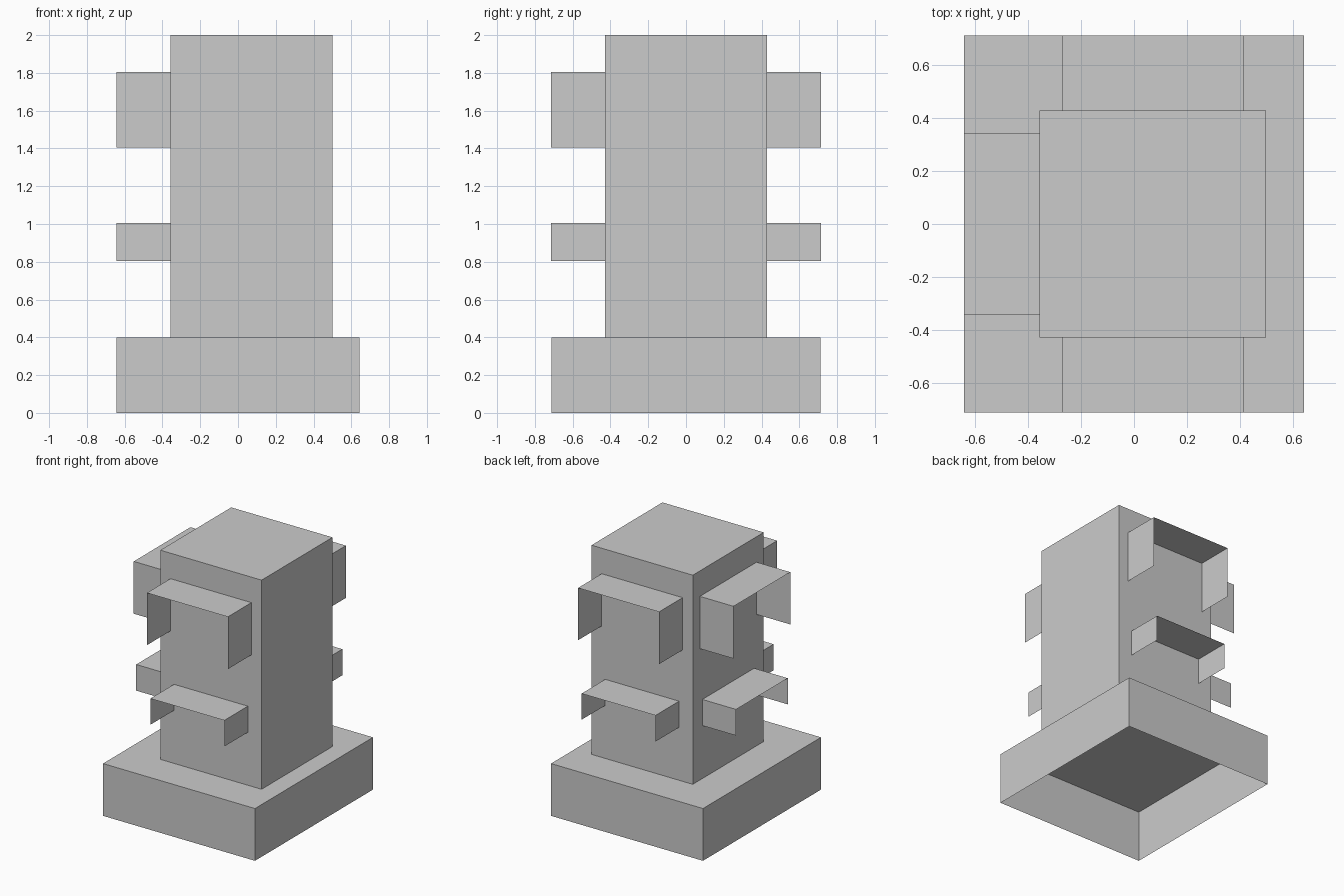
import bpy
import bmesh
from mathutils import Matrix, Vector
from math import radians

cube = bpy.data.objects.get("Cube")
if cube:
    bpy.data.objects.remove(cube, do_unlink=True)

GREY = (0.6, 0.6, 0.6, 1.0)
mat = bpy.data.materials.new("plain grey")
mat.use_nodes = True
mat.diffuse_color = GREY
mat.node_tree.nodes["Principled BSDF"].inputs["Base Color"].default_value = GREY

CENTRE_X = 0.071   # the tower sits off centre on its base
TOWER = 0.857      # tower side length
REACH = 0.285      # how far the hoods stand out


def open_box(name, size, location, open_sides, turn=0):
    """Thin-walled box without the faces whose normals are in open_sides."""
    bm = bmesh.new()
    bmesh.ops.create_cube(bm, size=1)
    bm.normal_update()
    gone = [f for f in bm.faces
            if any(f.normal.dot(Vector(d)) > 0.9 for d in open_sides)]
    bmesh.ops.delete(bm, geom=gone, context='FACES')
    spin = Matrix.Rotation(radians(turn), 4, 'Z')
    bm.transform(spin @ Matrix.Translation(location) @ Matrix.Diagonal((*size, 1)))
    mesh = bpy.data.meshes.new(name)
    bm.to_mesh(mesh)
    bm.free()
    mesh.materials.append(mat)
    obj = bpy.data.objects.new(name, mesh)
    bpy.context.collection.objects.link(obj)
    return obj


DOWN, FRONT, BACK = (0, 0, -1), (0, -1, 0), (0, 1, 0)

# Hollow base and tower
open_box("base", (1.286, 1.426, 0.4), (0, 0, 0.2), [DOWN])
tower = open_box("tower", (TOWER, TOWER, 1.6), (0, 0, 1.2), [DOWN])
tower.location.x = CENTRE_X

# Window hoods: a top plate with two side cheeks, on three sides of the tower
for side, turn in (("front", 0), ("right", -90), ("back", 180)):
    for level, width, low, high in (("upper", 0.685, 1.405, 1.805),
                                    ("lower", 0.625, 0.805, 1.005)):
        hood = open_box(f"{side}_{level}_hood", (width, REACH, high - low),
                        (0, -(TOWER + REACH) / 2, (low + high) / 2),
                        [DOWN, FRONT, BACK], turn)
        hood.location.x = CENTRE_X
